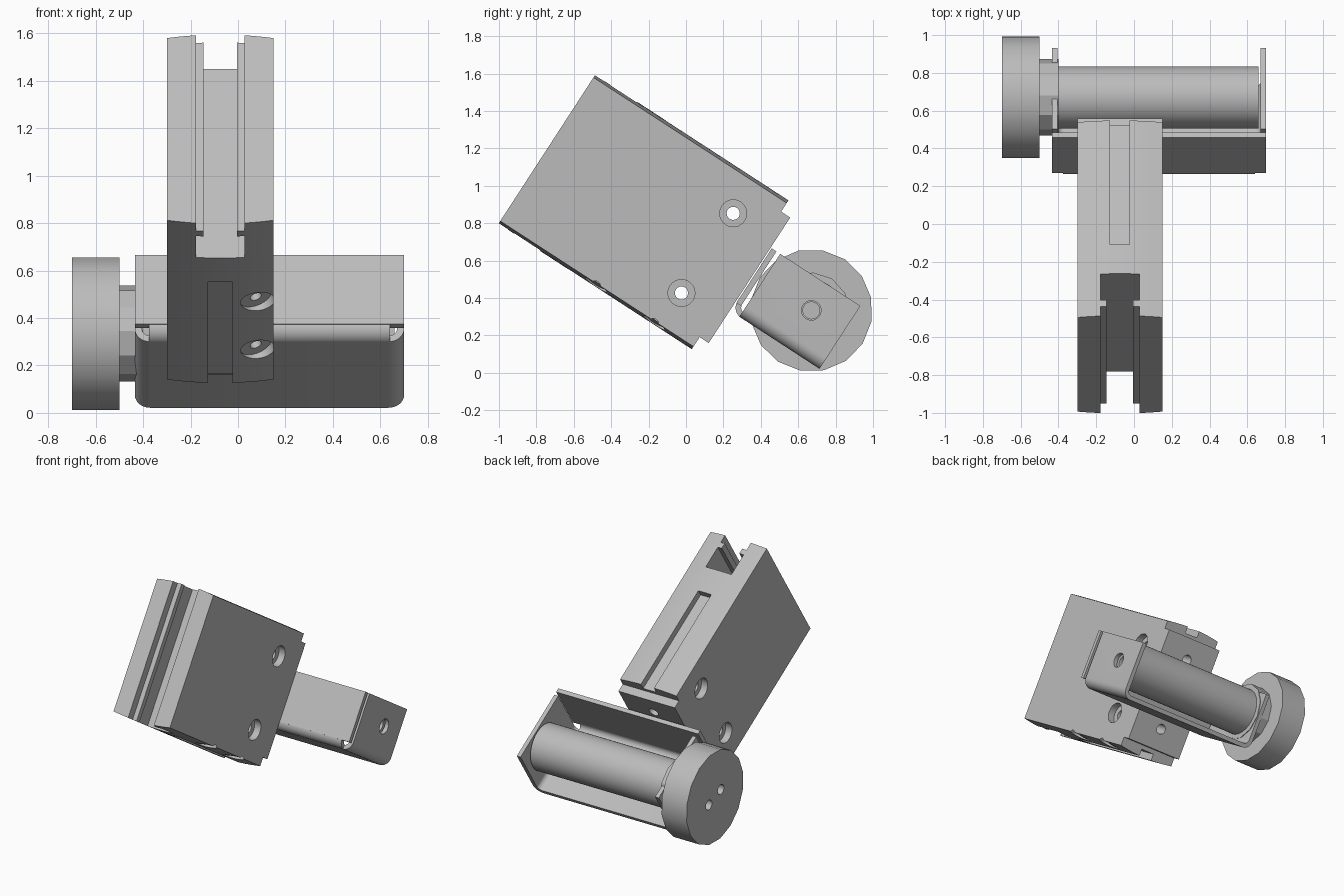
import bpy, bmesh, math
from mathutils import Vector, Matrix

if "Cube" in bpy.data.objects:
    bpy.data.objects.remove(bpy.data.objects["Cube"], do_unlink=True)

TILT = math.radians(-33)      # whole assembly leans about x
MID = -0.075                  # centre plane of the block
AXLE = (0.38, 0.645)          # roller axis in the leaning frame

grey = bpy.data.materials.new("satin_grey")
grey.use_nodes = True
COLOUR = (0.5, 0.5, 0.5, 1)
grey.diffuse_color = COLOUR
grey.node_tree.nodes["Principled BSDF"].inputs["Base Color"].default_value = COLOUR


def make(name, bm):
    bmesh.ops.recalc_face_normals(bm, faces=bm.faces)
    mesh = bpy.data.meshes.new(name)
    bm.to_mesh(mesh)
    bm.free()
    mesh.materials.append(grey)
    ob = bpy.data.objects.new(name, mesh)
    ob.rotation_euler.x = TILT
    bpy.context.collection.objects.link(ob)
    return ob


def extrude(name, points, lo, hi, along):
    """Extrude a closed outline: (x, v) along 'u', (u, v) along 'x', (x, u) along 'v'."""
    place = {"u": lambda p, t: (p[0], t, p[1]),
             "x": lambda p, t: (t, p[0], p[1]),
             "v": lambda p, t: (p[0], p[1], t)}[along]
    bm = bmesh.new()
    face = bm.faces.new([bm.verts.new(place(p, lo)) for p in points])
    side = bmesh.ops.extrude_face_region(bm, geom=[face])
    move = Vector(place((0, 0), hi - lo))
    bmesh.ops.translate(bm, vec=move, verts=[g for g in side["geom"] if isinstance(g, bmesh.types.BMVert)])
    return make(name, bm)


def box(name, x0, x1, u0, u1, v0, v1):
    return extrude(name, [(x0, v0), (x1, v0), (x1, v1), (x0, v1)], u0, u1, "u")


def rod(name, centre, radius, depth, axis=(1, 0, 0), sides=32):
    bm = bmesh.new()
    turn = Vector((0, 0, 1)).rotation_difference(Vector(axis)).to_matrix().to_4x4()
    bmesh.ops.create_cone(bm, cap_ends=True, segments=sides, radius1=radius, radius2=radius,
                          depth=depth, matrix=Matrix.Translation(centre) @ turn)
    return make(name, bm)


def arc(cx, cy, r, start, end, steps=8):
    angles = [math.radians(start + (end - start) * i / steps) for i in range(steps + 1)]
    return [(cx + r * math.cos(a), cy + r * math.sin(a)) for a in angles]


def combine(ob, tools, operation="DIFFERENCE"):
    for tool in tools:
        mod = ob.modifiers.new("cut", "BOOLEAN")
        mod.operation, mod.solver, mod.object = operation, "EXACT", tool
    bpy.context.view_layer.update()
    graph = bpy.context.evaluated_depsgraph_get()
    mesh = bpy.data.meshes.new_from_object(ob.evaluated_get(graph))
    ob.modifiers.clear()
    ob.data = mesh
    for tool in tools:
        bpy.data.objects.remove(tool, do_unlink=True)


# Block with crowned top and bottom
HALF, CROWN = 0.225, 0.018
steps = [-1 + i / 6 for i in range(13)]
outline = [(MID + HALF * s, 0.122 + CROWN * s * s) for s in steps]
outline += [(MID - HALF * s, 1.073 - CROWN * s * s) for s in steps]
block = extrude("clamp_block", outline, -1.275, -0.043, "u")
combine(block, [box("tongue", MID - HALF, MID + HALF, -0.1, 0.015, 0.2, 1.0)], "UNION")

# Stepped slot in the front end, then long grooves above and below
slot = [(0.103, -1.4), (0.103, -1.215), (0.07, -1.215), (0.07, -1.175), (0.103, -1.175), (0.103, -1.01)]
slot = [(MID + x, u) for x, u in slot] + [(MID - x, u) for x, u in reversed(slot)]
cutters = [extrude("slot_cut", slot, -0.1, 1.3, "v")]
for v0, v1 in ((0, 0.17), (1.025, 1.2)):
    cutters.append(box("groove_cut", MID - 0.052, MID + 0.052, -0.825, 0.1, v0, v1))

# Cross holes with counterbores on both sides, and end holes
for v in (0.345, 0.853):
    cutters.append(rod("cross_hole", (MID, -0.253, v), 0.035, 1))
    for s in (-1, 1):
        cutters.append(rod("counterbore", (MID + s * HALF, -0.253, v), 0.072, 0.1))
    cutters.append(rod("end_hole", (MID, 0, v), 0.035, 0.24, (0, 1, 0)))

# Slanted screw seats under the block
lean = Vector((0.34, 0, -0.94)).normalized()
for u in (-0.66, -0.29):
    seat = Vector((0.075, u, 0.155))
    cutters.append(rod("seat_cut", seat + lean * 0.1, 0.07, 0.2, lean))
    cutters.append(rod("screw_cut", seat, 0.025, 0.2, lean))
combine(block, cutters)

# Bent sheet bracket: floor with two side flanges
L, R, LOW, TOP, T, BEND = -0.435, 0.70, 0.407, 0.808, 0.03, 0.065
inner = BEND - T
channel = [(L, TOP)] + arc(L + BEND, LOW + BEND, BEND, 180, 270)
channel += arc(R - BEND, LOW + BEND, BEND, 270, 360) + [(R, TOP), (R - T, TOP)]
channel += arc(R - BEND, LOW + BEND, inner, 360, 270)
channel += arc(L + BEND, LOW + BEND, inner, 270, 180) + [(L + T, TOP)]
bracket = extrude("bracket_channel", channel, 0.076, 0.587, "u")
combine(bracket, [rod("flange_hole", (R, AXLE[0], AXLE[1]), 0.052, 0.2)])

# Back plate and the bend that joins it to the floor
BACK = 0.022
bend = [(BACK, 0.48)] + arc(BACK + BEND, LOW + BEND, BEND, 180, 270)
bend += arc(BACK + BEND, LOW + BEND, inner, 270, 180) + [(BACK + T, 0.48)]
extrude("bracket_bend", bend, L + 0.06, R - 0.06, "x")
box("bracket_back_plate", L, R, BACK, BACK + T, 0.46, TOP)

# Roller with blind bore
roller = rod("roller", (0.13, *AXLE), 0.165, 1.06, sides=48)
combine(roller, [rod("roller_bore", (0.66, *AXLE), 0.045, 0.2)])

# Hub and knob with two pin holes
rod("knob_hub", (-0.455, *AXLE), 0.203, 0.11, sides=12)
knob = rod("knob", (-0.60, *AXLE), 0.327, 0.2, sides=16)
combine(knob, [rod("pin_hole", (-0.70, AXLE[0] + s * 0.073, AXLE[1] + s * 0.012), 0.035, 0.2)
               for s in (-1, 1)])

# Smooth round parts, keep edges crisp
for ob in bpy.context.collection.objects:
    if ob.type == "MESH" and grey.name in ob.data.materials:
        bpy.ops.object.select_all(action="DESELECT")
        ob.select_set(True)
        bpy.context.view_layer.objects.active = ob
        bpy.ops.object.shade_smooth_by_angle(angle=math.radians(25))
